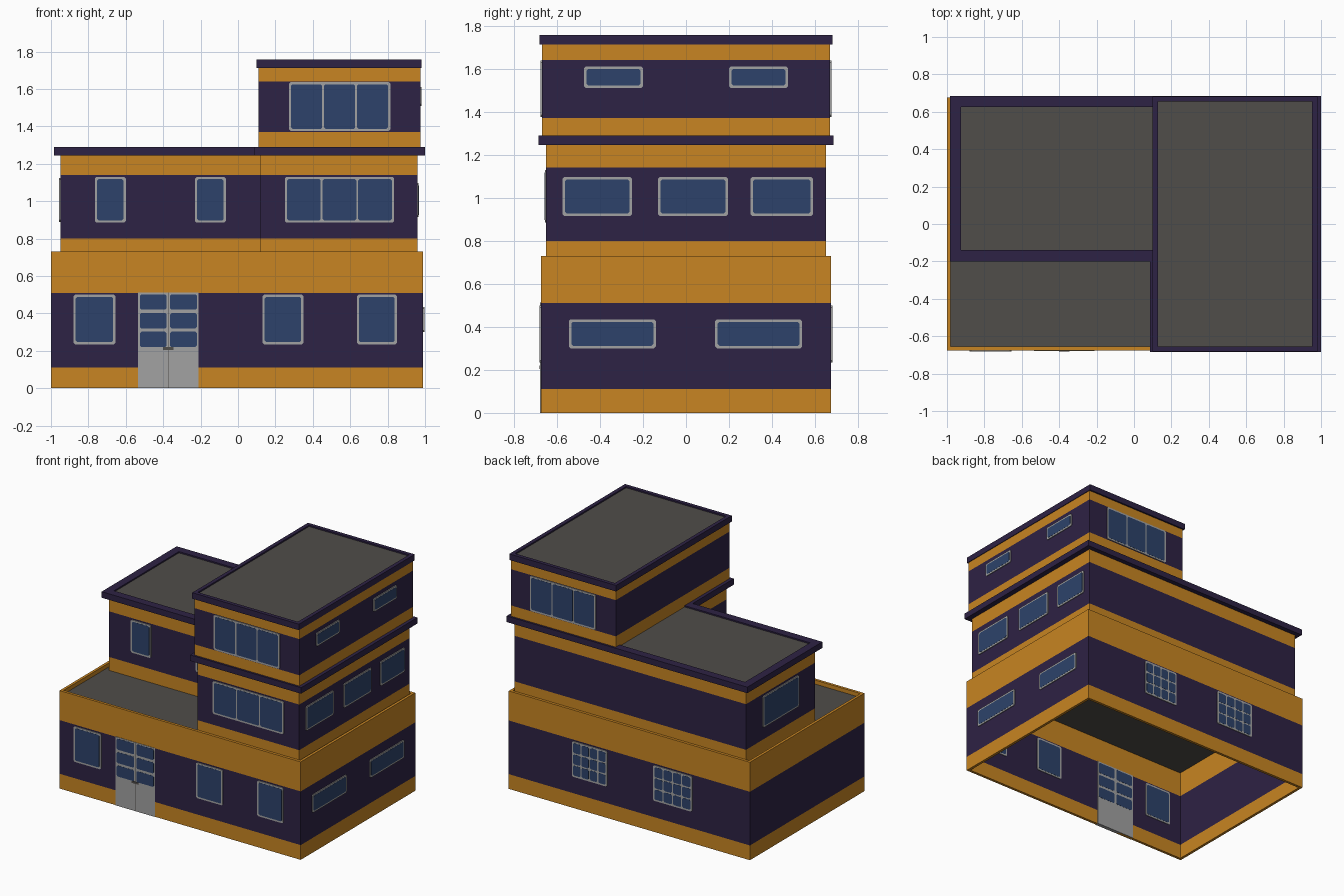
import bpy, bmesh

if "Cube" in bpy.data.objects:
    bpy.data.objects.remove(bpy.data.objects["Cube"])


def material(name, r, g, b):
    m = bpy.data.materials.new(name)
    m.diffuse_color = (r, g, b, 1)
    m.use_nodes = True
    m.node_tree.nodes["Principled BSDF"].inputs["Base Color"].default_value = m.diffuse_color
    return m


ORANGE = material("orange_wall", 0.58, 0.235, 0.016)
PURPLE = material("dark_purple", 0.027, 0.016, 0.058)
GLASS = material("blue_glass", 0.026, 0.055, 0.145)
FRAME = material("light_grey", 0.36, 0.36, 0.36)
ROOF = material("roof_grey", 0.080, 0.074, 0.067)


def finish(name, bm, mats):
    me = bpy.data.meshes.new(name)
    bm.to_mesh(me)
    bm.free()
    for m in mats:
        me.materials.append(m)
    ob = bpy.data.objects.new(name, me)
    bpy.context.collection.objects.link(ob)
    return ob


def rect(x0, x1, y0, y1):
    return [(x0, y0), (x1, y0), (x1, y1), (x0, y1)]


def shell(name, outline, levels, mats, thick=0):
    """Open wall loop (outline counter-clockwise), one material slot per height band."""
    bm = bmesh.new()
    rings = [[bm.verts.new((x, y, z)) for x, y in outline] for z in levels]
    n = len(outline)
    for k in range(len(levels) - 1):
        for i in range(n):
            j = (i + 1) % n
            f = bm.faces.new((rings[k][i], rings[k][j], rings[k + 1][j], rings[k + 1][i]))
            f.material_index = k
    ob = finish(name, bm, mats)
    if thick:
        mod = ob.modifiers.new("thickness", 'SOLIDIFY')
        mod.thickness = thick
        mod.offset = -1
        mod.use_even_offset = True


def deck(name, outline, z):
    bm = bmesh.new()
    bm.faces.new([bm.verts.new((x, y, z)) for x, y in outline])
    finish(name, bm, [ROOF])


# wall side -> world position from (along wall, height, outward distance)
SIDES = {
    "front": lambda u, v, d: (u, -d, v),
    "back": lambda u, v, d: (u, d, v),
    "right": lambda u, v, d: (d, u, v),
    "left": lambda u, v, d: (-d, u, v),
}


def prism(bm, side, u0, u1, v0, v1, d0, d1, slot, c=0.0):
    """Plate on a wall, with corners cut by c."""
    if c:
        pts = [(u0 + c, v0), (u1 - c, v0), (u1, v0 + c), (u1, v1 - c),
               (u1 - c, v1), (u0 + c, v1), (u0, v1 - c), (u0, v0 + c)]
    else:
        pts = rect(u0, u1, v0, v1)
    a, b = ([bm.verts.new(SIDES[side](u, v, d)) for u, v in pts] for d in (d0, d1))
    n = len(pts)
    faces = [bm.faces.new(a), bm.faces.new(b)]
    faces += [bm.faces.new((a[i], a[(i + 1) % n], b[(i + 1) % n], b[i])) for i in range(n)]
    for f in faces:
        f.material_index = slot
    bmesh.ops.recalc_face_normals(bm, faces=faces)


def panes(bm, side, u0, u1, v0, v1, d0, d1, cols, rows, edge, bar):
    w = (u1 - u0 - 2 * edge - (cols - 1) * bar) / cols
    h = (v1 - v0 - 2 * edge - (rows - 1) * bar) / rows
    for i in range(cols):
        for j in range(rows):
            u, v = u0 + edge + i * (w + bar), v0 + edge + j * (h + bar)
            prism(bm, side, u, u + w, v, v + h, d0 - 0.001, d1 + 0.001, 1, 0.008)


def window(name, side, wall, u0, u1, v0, v1, cols=1, rows=1, depth=0.0, bar=0.01):
    bm = bmesh.new()
    d0, d1 = wall - depth, wall + 0.006
    prism(bm, side, u0, u1, v0, v1, d0, d1, 0, 0.009)
    panes(bm, side, u0, u1, v0, v1, d0, d1, cols, rows, 0.012, bar)
    finish(name, bm, [FRAME, GLASS])


BANDS = [ORANGE, PURPLE, ORANGE]

# ground floor: open below, walls rise past the terrace as a parapet
shell("ground_walls", rect(-1, 0.99, -0.675, 0.675), [0, 0.11, 0.51, 0.73], BANDS, 0.02)
deck("terrace_floor", rect(-0.985, 0.975, -0.66, 0.66), 0.70)

# middle floor: L-shaped
shell("middle_walls", [(-0.95, -0.165), (0.12, -0.165), (0.12, -0.65), (0.96, -0.65),
                       (0.96, 0.65), (-0.95, 0.65)], [0.70, 0.80, 1.14, 1.25], BANDS)
shell("middle_roof_trim", [(-0.985, -0.2), (0.085, -0.2), (0.085, -0.685), (1.0, -0.685),
                           (1.0, 0.685), (-0.985, 0.685)], [1.245, 1.29], [PURPLE], 0.06)
deck("middle_roof", [(-0.96, -0.175), (0.11, -0.175), (0.11, -0.66), (0.97, -0.66),
                     (0.97, 0.66), (-0.96, 0.66)], 1.28)

# top floor
shell("top_walls", rect(0.11, 0.975, -0.67, 0.67), [1.27, 1.37, 1.64, 1.72], BANDS)
shell("top_roof_trim", rect(0.10, 0.98, -0.682, 0.682), [1.712, 1.757], [PURPLE], 0.028)
deck("top_roof", rect(0.115, 0.965, -0.667, 0.667), 1.747)

# front windows
for i, (a, b) in enumerate([(-0.88, -0.655), (0.13, 0.35), (0.635, 0.85)]):
    window(f"ground_front_window_{i}", "front", 0.675, a, b, 0.235, 0.5, depth=0.025)
for i, (a, b) in enumerate([(-0.765, -0.6), (-0.23, -0.065)]):
    window(f"middle_front_window_{i}", "front", 0.165, a, b, 0.885, 1.13)
window("middle_wide_window", "front", 0.65, 0.25, 0.835, 0.885, 1.13, cols=3)

# top floor wide windows, front and back
for side in ("front", "back"):
    window(f"top_{side}_window", side, 0.67, 0.272, 0.815, 1.375, 1.637, cols=3)

# right side windows
for i, (a, b) in enumerate([(-0.545, -0.14), (0.135, 0.54)]):
    window(f"ground_right_window_{i}", "right", 0.99, a, b, 0.30, 0.435, depth=0.025)
for i, (a, b) in enumerate([(-0.575, -0.25), (-0.13, 0.195), (0.30, 0.59)]):
    window(f"middle_right_window_{i}", "right", 0.96, a, b, 0.915, 1.097)
for i, (a, b) in enumerate([(-0.475, -0.2), (0.2, 0.475)]):
    window(f"top_right_window_{i}", "right", 0.975, a, b, 1.51, 1.61)

# left window and barred back windows
window("middle_left_window", "left", 0.95, 0.03, 0.455, 0.89, 1.125)
for i, (a, b) in enumerate([(0.175, 0.465), (-0.525, -0.205)]):
    window(f"ground_back_window_{i}", "back", 0.675, a, b, 0.235, 0.5,
           cols=4, rows=3, depth=0.025)

# double door: grey slab, glazed upper half, centre gap and handle
bm = bmesh.new()
prism(bm, "front", -0.535, -0.21, 0, 0.512, 0.65, 0.678, 0)
panes(bm, "front", -0.535, -0.21, 0.21, 0.512, 0.65, 0.678, 2, 3, 0.01, 0.018)
prism(bm, "front", -0.374, -0.371, 0, 0.512, 0.678, 0.679, 2)
prism(bm, "front", -0.40, -0.345, 0.205, 0.22, 0.678, 0.682, 2)
finish("double_door", bm, [FRAME, GLASS, ROOF])
